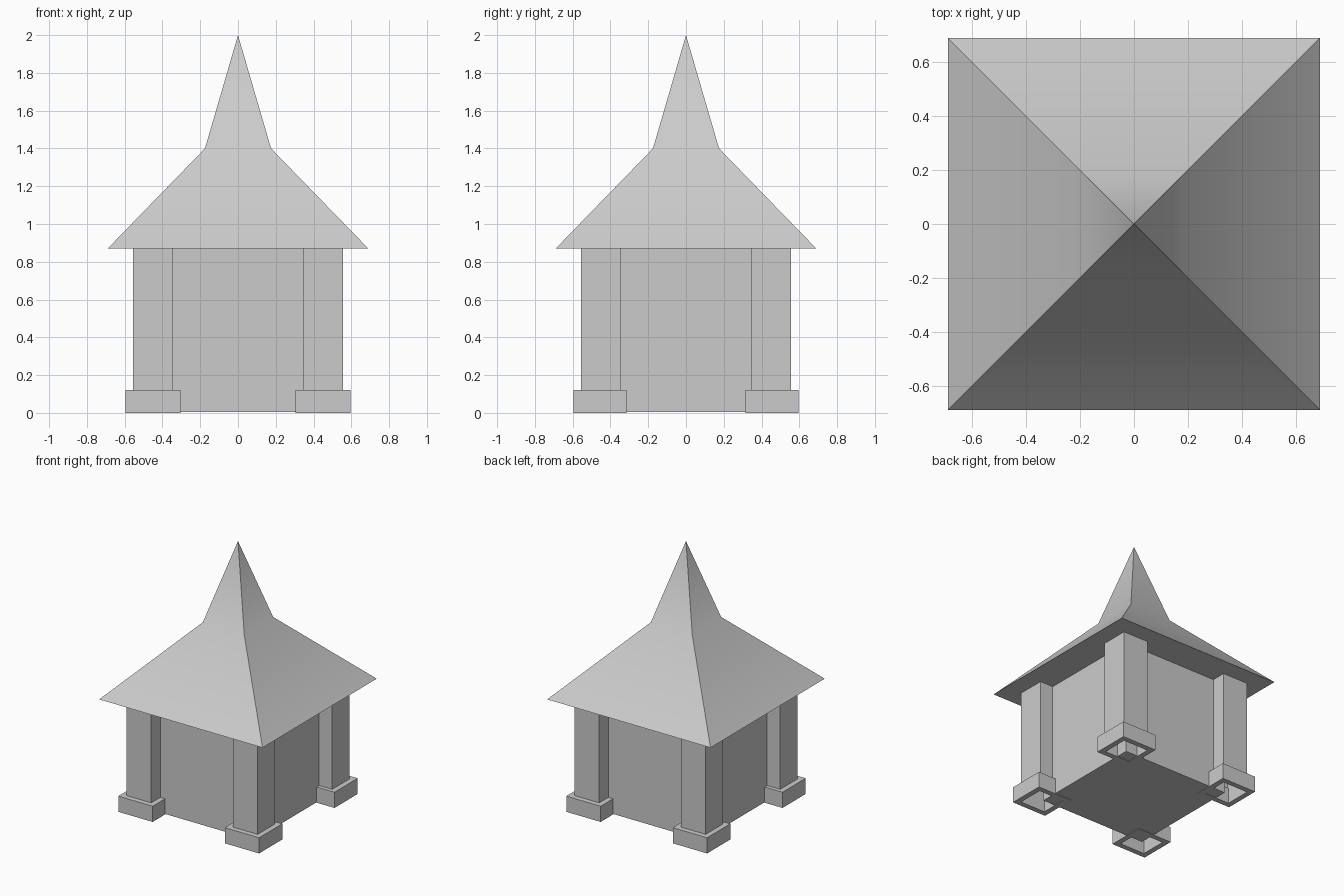
import bpy, bmesh, math
from mathutils import Vector

cube = bpy.data.objects.get("Cube")
if cube:
    bpy.data.objects.remove(cube, do_unlink=True)

# One plain grey for everything
grey = bpy.data.materials.new("plain_grey")
grey.use_nodes = True
colour = (0.6, 0.6, 0.6, 1)
grey.diffuse_color = colour
grey.node_tree.nodes["Principled BSDF"].inputs["Base Color"].default_value = colour


def square_loft(name, rings, centre=(0, 0), cap_start=False, cap_end=False, closed=False):
    """Skin rectangular rings given as (half_x, half_y, z); a zero half width is a point."""
    bm = bmesh.new()
    loops = []
    for hx, hy, z in rings:
        corners = [(-1, -1), (1, -1), (1, 1), (-1, 1)]
        loops.append([bm.verts.new((centre[0] + sx * hx, centre[1] + sy * hy, z))
                      for sx, sy in corners])
    if cap_start:
        bm.faces.new(loops[0][::-1])
    if cap_end:
        bm.faces.new(loops[-1])
    following = loops[1:] + (loops[:1] if closed else [])
    for low, high in zip(loops, following):
        for i in range(4):
            j = (i + 1) % 4
            bm.faces.new((low[i], low[j], high[j], high[i]))
    bmesh.ops.remove_doubles(bm, verts=bm.verts, dist=0.0001)
    mesh = bpy.data.meshes.new(name)
    bm.to_mesh(mesh)
    bm.free()
    obj = bpy.data.objects.new(name, mesh)
    bpy.context.collection.objects.link(obj)
    mesh.materials.append(grey)
    return obj


EAVE = 0.87

# Square room between the pillars
square_loft("room_walls", [(0.445, 0.445, 0.004), (0.445, 0.445, EAVE)],
            cap_start=True, cap_end=True)

# Corner pillars, each standing in a hollow plinth
for side, sx in (("left", 1), ("right", -1)):
    for end, sy in (("front", -1), ("back", 1)):
        spot = (sx * 0.45, sy * 0.45)
        square_loft(f"{end}_{side}_pillar",
                    [(0.105, 0.105, 0.0), (0.105, 0.105, EAVE)], spot, cap_end=True)
        plinth = (sx * 0.45, sy * 0.455)
        square_loft(f"{end}_{side}_plinth",
                    [(0.145, 0.14, 0.0), (0.145, 0.14, 0.12),
                     (0.105, 0.10, 0.12), (0.105, 0.10, 0.0)], plinth, closed=True)

# Flared spire roof with a flat soffit
roof = square_loft("spire_roof", [(0.69, 0.69, EAVE), (0.175, 0.175, 1.4), (0, 0, 2.0)],
                   cap_start=True)
bpy.ops.object.select_all(action="DESELECT")
roof.select_set(True)
bpy.context.view_layer.objects.active = roof
bpy.ops.object.shade_smooth_by_angle(angle=math.radians(35))
